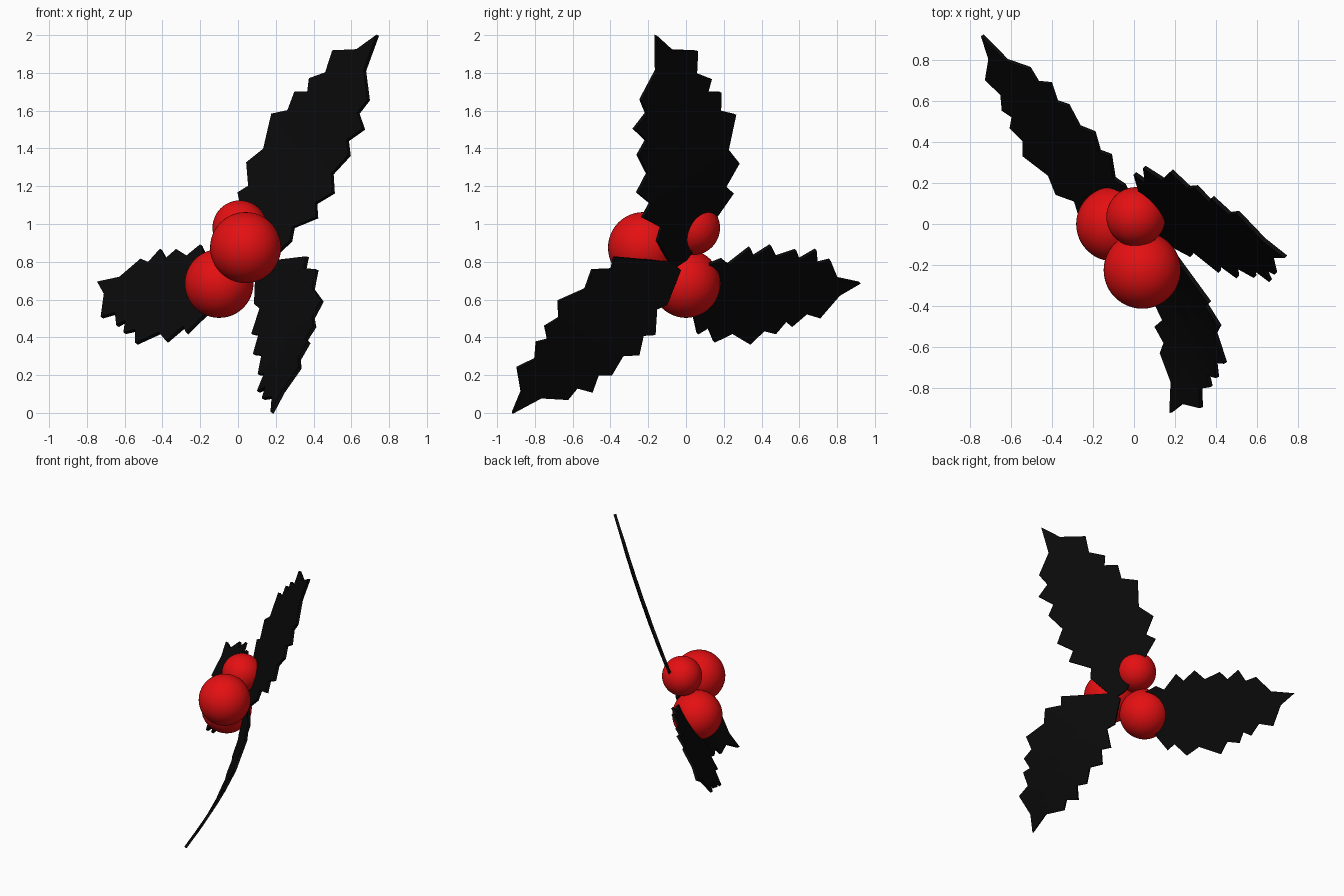
import bpy
import math
from mathutils import Vector

cube = bpy.data.objects.get("Cube")
if cube:
    bpy.data.objects.remove(cube, do_unlink=True)


def make_material(name, colour):
    mat = bpy.data.materials.new(name)
    mat.use_nodes = True
    mat.diffuse_color = colour
    bsdf = mat.node_tree.nodes["Principled BSDF"]
    bsdf.inputs["Base Color"].default_value = colour
    bsdf.inputs["Roughness"].default_value = 0.6
    return mat


leaf_black = make_material("leaf black", (0.003, 0.003, 0.003, 1))
berry_red = make_material("berry red", (0.78, 0.005, 0.006, 1))

# Spine tips of the leaf as (along, across), from tip to stem, for unit length
TIP = (1, 0)
WIDE_SIDE = [(0.855, 0.19), (0.715, 0.24), (0.64, 0.28),
             (0.52, 0.34), (0.31, 0.335), (0.195, 0.295)]
NARROW_SIDE = [(0.77, -0.115), (0.665, -0.165), (0.55, -0.16),
               (0.395, -0.18), (0.28, -0.165), (0.15, -0.1)]


def serrated_edge(spines, stem_point):
    """Put a notch on the tip side of every spine."""
    edge, previous = [], Vector(TIP)
    for spine in map(Vector, spines):
        notch = spine.lerp(previous, 0.38)
        notch.y -= math.copysign(0.05, spine.y)
        edge += [notch, spine]
        previous = spine
    return edge + [Vector(stem_point)]


def add_leaf(name, base, tip, side, bend):
    """Bent, thin leaf from base to tip with its wide edge towards side."""
    base, tip, side = Vector(base), Vector(tip), Vector(side)
    length = (tip - base).length
    along = (tip - base).normalized()
    across = (side - along * side.dot(along)).normalized()
    normal = along.cross(across)

    def place(p):
        bow = bend * math.sin(math.pi * p[0])
        return base + length * (along * p[0] + across * p[1] + normal * bow)

    wide = serrated_edge(WIDE_SIDE, (0.01, 0.04))
    narrow = serrated_edge(NARROW_SIDE, (0, -0.03))
    verts, faces = [place(TIP)], []
    for a, b in zip(wide, narrow):
        verts += [place(a), place(a.lerp(b, 0.5)), place(b)]
    faces += [(0, 1, 2), (0, 2, 3)]
    for i in range(1, len(verts) - 3, 3):
        for j in (i, i + 1):
            faces.append((j, j + 3, j + 4, j + 1))

    mesh = bpy.data.meshes.new(name)
    mesh.from_pydata(verts, [], faces)
    mesh.materials.append(leaf_black)
    leaf = bpy.data.objects.new(name, mesh)
    bpy.context.collection.objects.link(leaf)
    solid = leaf.modifiers.new("thickness", "SOLIDIFY")
    solid.thickness = 0.02
    solid.offset = 0


def add_berry(name, centre, radius):
    bpy.ops.mesh.primitive_uv_sphere_add(
        segments=48, ring_count=24, radius=radius, location=centre)
    berry = bpy.context.object
    berry.name = name
    berry.data.materials.append(berry_red)
    bpy.ops.object.shade_smooth()


# Three leaves around the berries
add_leaf("upper_leaf", (0.1, -0.04, 0.78), (0.74, -0.16, 2),
         (-0.56, 0.74, 0.37), -0.015)
add_leaf("back_leaf", (0.02, 0.01, 0.72), (-0.74, 0.92, 0.69),
         (-0.4, -0.37, -0.84), 0)
add_leaf("lower_leaf", (0.12, -0.05, 0.78), (0.18, -0.92, 0),
         (0.57, -0.52, 0.63), -0.07)

# Cluster of berries
add_berry("front_berry", (0.04, -0.225, 0.875), 0.188)
add_berry("side_berry", (-0.1, 0, 0.685), 0.182)
add_berry("top_berry", (0.01, 0.035, 0.98), 0.145)
